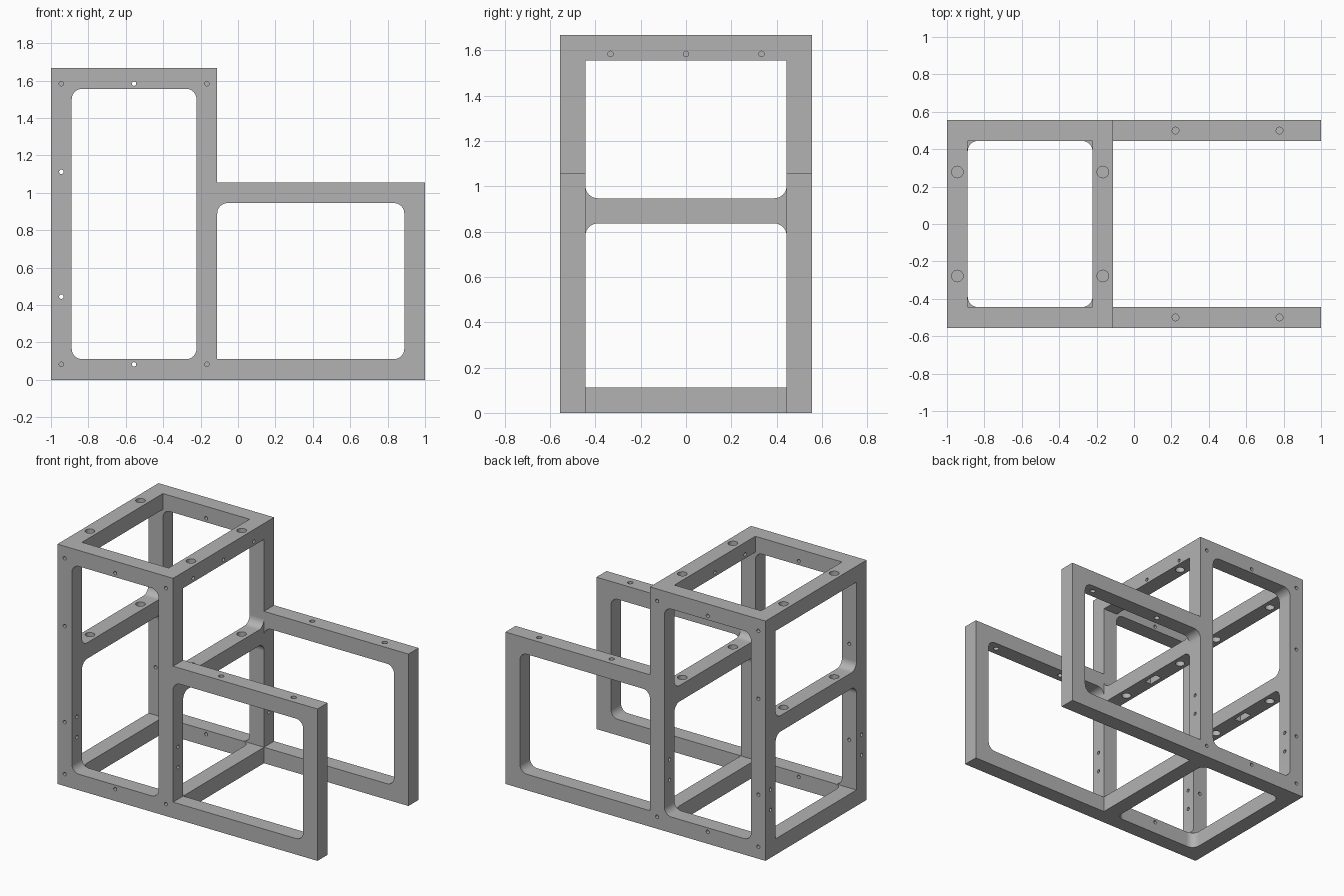
import bpy, bmesh
from math import cos, sin, pi

cube = bpy.data.objects.get("Cube")
if cube:
    bpy.data.objects.remove(cube, do_unlink=True)

grey = bpy.data.materials.new("grey")
grey.use_nodes = True
COLOUR = (0.45, 0.45, 0.45, 1)
grey.diffuse_color = COLOUR
grey.node_tree.nodes["Principled BSDF"].inputs["Base Color"].default_value = COLOUR

T = 0.111               # bar thickness
W = 0.555               # half depth
I = W - T               # half depth between the side frames
H = 1.667               # tower height
WING = 1.056            # wing height
R = 0.055               # fillet radius
LEFT, RIGHT = -1 + T / 2, -T * 1.5    # centre x of the two post rows


def arc(cx, cy, r, start, sweep, n=10):
    return [(cx + r * cos(start + sweep * i / n), cy + r * sin(start + sweep * i / n))
            for i in range(n + 1)]


def circle(cx, cy, r):
    return arc(cx, cy, r, 0, 2 * pi, 24)[:-1]


def rect(x0, x1, y0, y1):
    return [(x0, y0), (x1, y0), (x1, y1), (x0, y1)]


def window(x0, x1, y0, y1, sharp_first=False):
    """Rectangle with filleted corners, counter-clockwise from the lower left."""
    pts = [(x0, y0)] if sharp_first else arc(x0 + R, y0 + R, R, pi, pi / 2)
    pts += arc(x1 - R, y0 + R, R, -pi / 2, pi / 2)
    pts += arc(x1 - R, y1 - R, R, 0, pi / 2)
    return pts + arc(x0 + R, y1 - R, R, pi / 2, pi / 2)


def prism(bm, axis, pts, lo, hi):
    """Extrude a 2D outline along an axis from lo to hi."""
    place = {"x": lambda u, v, d: (d, u, v),
             "y": lambda u, v, d: (u, d, v),
             "z": lambda u, v, d: (u, v, d)}[axis]
    a = [bm.verts.new(place(u, v, lo)) for u, v in pts]
    b = [bm.verts.new(place(u, v, hi)) for u, v in pts]
    bm.faces.new(a)
    bm.faces.new(b)
    for i in range(len(pts)):
        j = (i + 1) % len(pts)
        bm.faces.new((a[i], a[j], b[j], b[i]))


def solid(name, prisms):
    bm = bmesh.new()
    for p in prisms:
        prism(bm, *p)
    bmesh.ops.recalc_face_normals(bm, faces=bm.faces)
    mesh = bpy.data.meshes.new(name)
    bm.to_mesh(mesh)
    bm.free()
    mesh.materials.append(grey)
    obj = bpy.data.objects.new(name, mesh)
    bpy.context.collection.objects.link(obj)
    return obj


def activate(obj):
    bpy.ops.object.select_all(action="DESELECT")
    obj.select_set(True)
    bpy.context.view_layer.objects.active = obj


def cut(obj, prisms):
    cutter = solid("cutter", prisms)
    cutter.hide_render = True
    mod = obj.modifiers.new("cut", "BOOLEAN")
    mod.operation = "DIFFERENCE"
    mod.solver = "EXACT"
    mod.object = cutter
    activate(obj)
    bpy.ops.object.modifier_apply(modifier=mod.name)
    bpy.data.objects.remove(cutter, do_unlink=True)


def finish(obj):
    activate(obj)
    bpy.ops.object.shade_smooth_by_angle(angle=pi / 6)


# Side frames: an L-shaped plate with a tall window and a wing window
L_SHAPE = [(-1, 0), (1, 0), (1, WING), (-T, WING), (-T, H), (-1, H)]
PIN = 0.012
for name, yc in (("front_side_frame", -W + T / 2), ("back_side_frame", W - T / 2)):
    lo, hi = yc - T / 2, yc + T / 2
    frame = solid(name, [("y", L_SHAPE, lo, hi)])
    cut(frame, [("y", window(-1 + T, -2 * T, T, H - T), lo - 0.1, hi + 0.1),
                ("y", window(-T, 1 - T, T, WING - T, True), lo - 0.1, hi + 0.1)])
    # Pin holes through the plate
    spots = [(x, z) for x in (LEFT, -0.556, RIGHT) for z in (0.083, H - 0.083)]
    spots += [(LEFT, 0.445), (LEFT, 1.112)]
    holes = [("y", circle(x, z, PIN), lo - 0.05, hi + 0.05) for x, z in spots]
    # Paired holes through the posts
    holes += [("x", circle(yc, z, PIN), x - 0.08, x + 0.08)
              for x in (LEFT, RIGHT) for z in (0.333, 0.475)]
    # Vertical holes through the wing rail
    holes += [("z", circle(x, yc, 0.018), WING - T - 0.05, WING + 0.05)
              for x in (0.222, 0.778)]
    cut(frame, holes)
    finish(frame)

# Cross bars joining the side frames
MID0, MID1 = 0.836, 0.947
MID_SHAPE = (arc(-I + R, MID0 - R, R, pi, -pi / 2) + arc(I - R, MID0 - R, R, pi / 2, -pi / 2)
             + arc(I - R, MID1 + R, R, 0, -pi / 2) + arc(-I + R, MID1 + R, R, -pi / 2, -pi / 2))
for side, xc, inward in (("left_row", LEFT, 1), ("right_row", RIGHT, -1)):
    x0, x1 = xc - T / 2, xc + T / 2
    bolts = [(xc, y, 0.031) for y in (-0.278, 0.278)]

    # Top bar with bolt holes, plus pin holes on the wing side
    top = solid("top_bar_" + side, [("z", rect(x0, x1, -I, I), H - T, H)])
    holes = [("z", circle(*b), H - T - 0.05, H + 0.05) for b in bolts]
    if inward < 0:
        holes += [("x", circle(y, H - 0.083, PIN), x0 - 0.05, x1 + 0.05)
                  for y in (-0.333, 0, 0.333)]
    cut(top, holes)
    finish(top)

    # Middle bar with flared ends, bolt holes and a slot underneath
    mid = solid("middle_bar_" + side, [("x", MID_SHAPE, x0, x1)])
    holes = [("z", circle(*b), MID0 - 0.05, MID1 + 0.05) for b in bolts]
    holes.append(("z", rect(xc - 0.025, xc + 0.025, -0.055, 0.055), MID0 - 0.05, MID0 + 0.05))
    cut(mid, holes)
    finish(mid)

    # Bottom bar with fillets towards the inside of the tower base
    outer, inner = xc - inward * T / 2, xc + inward * T / 2
    cx = inner + inward * R
    face = pi if inward > 0 else 0
    shape = ([(outer, -I), (cx, -I)]
             + arc(cx, -I + R, R, -pi / 2, -inward * pi / 2)
             + arc(cx, I - R, R, face, -inward * pi / 2)
             + [(outer, I)])
    finish(solid("bottom_bar_" + side, [("z", shape, 0, T)]))
